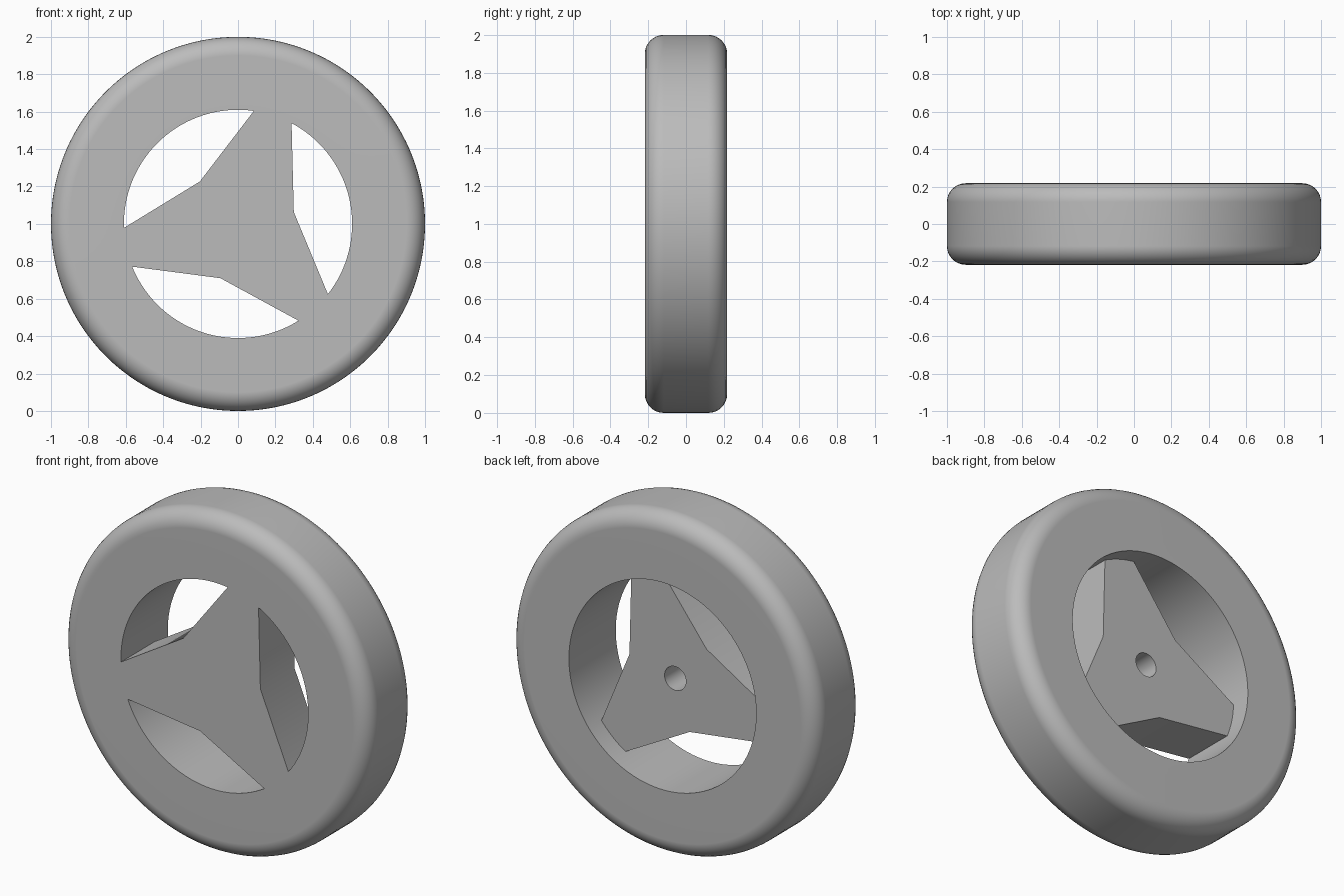
import bpy, bmesh
from math import radians, sin, cos, pi

cube = bpy.data.objects.get("Cube")
if cube:
    bpy.data.objects.remove(cube)

# Main dimensions
N = 180                  # steps round the wheel, 2 degrees each
STEP = 360 // N
HALF = 0.218             # half the rim width
FILLET = 0.1
HOLE = 0.61              # inner radius of the rim
VALLEY = 0.305           # radius of the notch between two spokes
WEB = 0.1                # back plane of the spokes
BORE, BORE_FLOOR = 0.07, -0.1

bm = bmesh.new()


def point(r, y, deg):
    a = radians(deg)
    return bm.verts.new((r * cos(a), y, 1 + r * sin(a)))


def ring(r, y, n=N):
    return [point(r, y, i * 360 / n) for i in range(n)]


def skin(a, b, skip=()):
    n = len(a)
    for i in range(n):
        if i not in skip:
            j = (i + 1) % n
            bm.faces.new((a[i], a[j], b[j], b[i]))


# Rim: front edge of the hole, rounded tread, back edge of the hole
front, web, back = ring(HOLE, -HALF), ring(HOLE, WEB), ring(HOLE, HALF)
rings = [front]
for side in (-1, 1):
    for k in range(9):
        t = k / 8 * pi / 2
        if side == 1:
            t = pi / 2 - t
        rings.append(ring(1 - FILLET + FILLET * sin(t),
                          side * (HALF - FILLET + FILLET * cos(t))))
rings.append(back)
for a, b in zip(rings, rings[1:]):
    skin(a, b)

# Hole wall, left open where the three spokes join it
centres = (72, 192, 312)
joined = {i % N for c in centres
          for i in range((c - 10) // STEP, (c + 10) // STEP)}
skin(back, web)
skin(web, front, joined)


# Spoke outline on one plane: arc at each tip, then the notch
def outline(rim, y):
    loop = []
    for c in centres:
        loop += [rim[i % N] for i in range((c - 10) // STEP, (c + 10) // STEP + 1)]
        loop.append(point(VALLEY, y, c + 60))
    return loop


front_loop, web_loop = outline(front, -HALF), outline(web, WEB)
bm.faces.new(front_loop)

# Spoke side walls, on the straight edges only
size = len(front_loop) // 3
for i in range(len(front_loop)):
    if i % size >= size - 2:
        j = (i + 1) % len(front_loop)
        bm.faces.new((front_loop[i], front_loop[j], web_loop[j], web_loop[i]))

# Blind bore in the hub and the back face of the spokes round it
mouth, floor = ring(BORE, WEB, 48), ring(BORE, BORE_FLOOR, 48)
skin(mouth, floor)
bm.faces.new(floor)
edges = []
for loop in (web_loop, mouth):
    for a, b in zip(loop, loop[1:] + loop[:1]):
        edges.append(bm.edges.get((a, b)) or bm.edges.new((a, b)))
bmesh.ops.triangle_fill(bm, edges=edges, use_beauty=True, use_dissolve=False,
                        normal=(0, 1, 0))
bmesh.ops.recalc_face_normals(bm, faces=bm.faces[:])

mesh = bpy.data.meshes.new("spoked_wheel")
bm.to_mesh(mesh)
bm.free()
wheel = bpy.data.objects.new("spoked_wheel", mesh)
bpy.context.collection.objects.link(wheel)

# Plain grey material
grey = bpy.data.materials.new("plain_grey")
grey.use_nodes = True
colour = (0.5, 0.5, 0.5, 1)
grey.diffuse_color = colour
grey.node_tree.nodes["Principled BSDF"].inputs["Base Color"].default_value = colour
mesh.materials.append(grey)

# Smooth shading with crisp hole and spoke edges
bpy.ops.object.select_all(action='DESELECT')
wheel.select_set(True)
bpy.context.view_layer.objects.active = wheel
bpy.ops.object.shade_smooth_by_angle(angle=radians(30))
normals = wheel.modifiers.new("weighted_normals", 'WEIGHTED_NORMAL')
normals.keep_sharp = True
